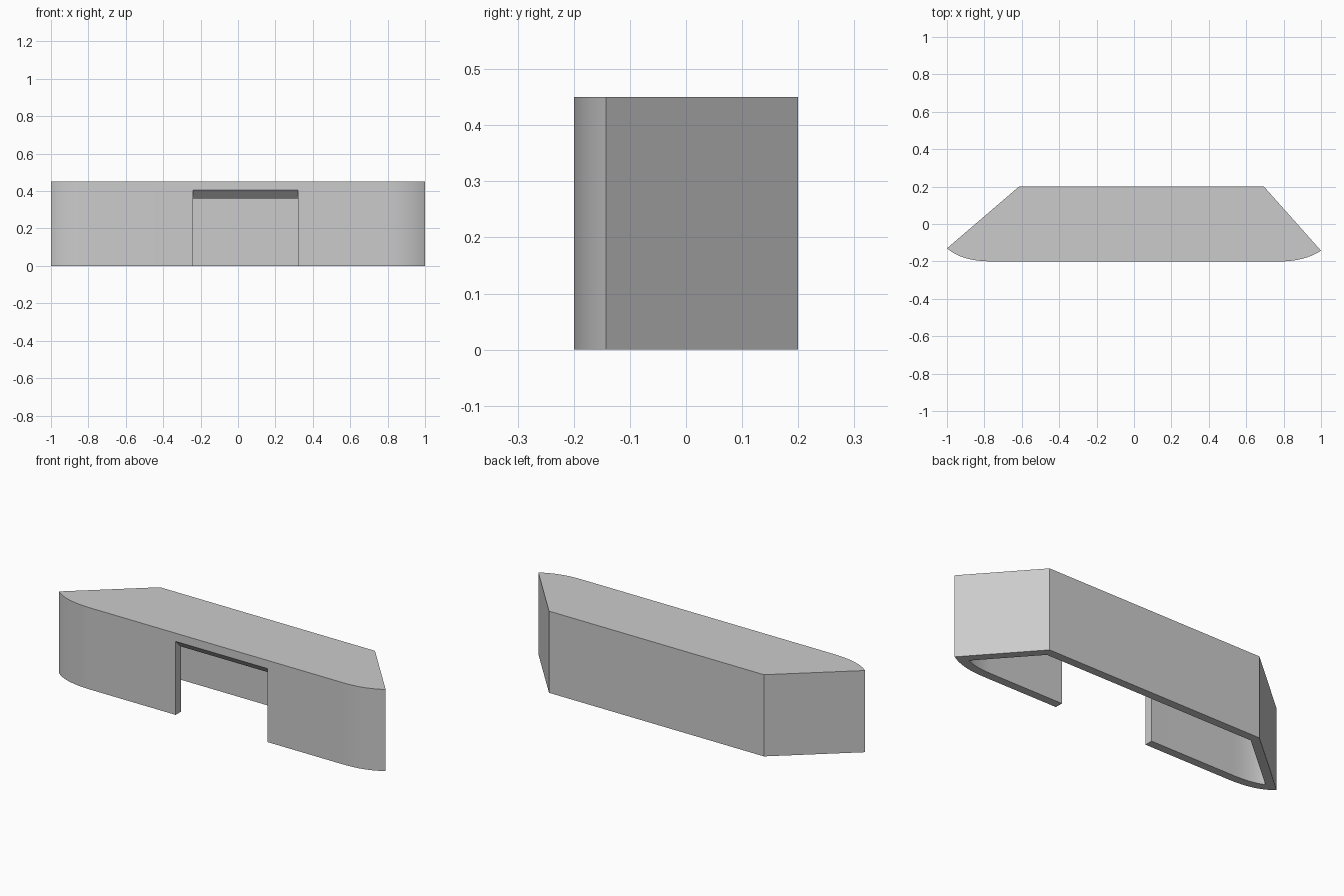
import bpy, bmesh, math
from mathutils import Vector

if "Cube" in bpy.data.objects:
    bpy.data.objects.remove(bpy.data.objects["Cube"])

HEIGHT, CEILING, LINTEL = 0.45, 0.36, 0.405
OPEN_RIGHT, OPEN_LEFT = -0.24, 0.32
FRONT, INNER_FRONT = -0.2, -0.155

grey = bpy.data.materials.new("light_grey")
grey.use_nodes = True
colour = (0.6, 0.6, 0.6, 1)
grey.diffuse_color = colour
grey.node_tree.nodes["Principled BSDF"].inputs["Base Color"].default_value = colour


def arc(start, bend, end, steps=8):
    """Quadratic curve for a rounded front corner."""
    a, b, c = Vector(start), Vector(bend), Vector(end)
    return [a.lerp(b, i / steps).lerp(b.lerp(c, i / steps), i / steps) for i in range(steps + 1)]


def plan(right_arc, left_arc, front, back):
    """Closed plan loop: right corner, opening, left corner, straight back."""
    return (arc(*right_arc) + [Vector((OPEN_RIGHT, front)), Vector((OPEN_LEFT, front))]
            + arc(*left_arc) + [Vector(p) for p in back])


# Outer and inner wall plans
outer = plan([(-1, -0.13), (-0.92, FRONT), (-0.76, FRONT)],
             [(0.78, FRONT), (0.91, FRONT), (1, -0.143)],
             FRONT, [(0.695, 0.2), (-0.615, 0.2)])
inner = plan([(-0.925, -0.124), (-0.86, INNER_FRONT), (-0.75, INNER_FRONT)],
             [(0.76, INNER_FRONT), (0.86, INNER_FRONT), (0.925, -0.127)],
             INNER_FRONT, [(0.674, 0.155), (-0.599, 0.155)])
count = len(outer)
gap = next(i for i, p in enumerate(outer) if p.x == outer[i].x and abs(p.x - OPEN_RIGHT) < 1e-5)

bm = bmesh.new()


def ring(points, z):
    return [bm.verts.new((p.x, p.y, z)) for p in points]


out_low, in_low, in_high = ring(outer, 0), ring(inner, 0), ring(inner, CEILING)
# The top has no corners at the opening, whose upper corners sit at the lintel
out_high = [bm.verts.new((p.x, p.y, LINTEL if i in (gap, gap + 1) else HEIGHT))
            for i, p in enumerate(outer)]

for i in range(count):
    j = (i + 1) % count
    if i != gap:
        # Inner wall and bottom rim
        bm.faces.new((in_low[j], in_low[i], in_high[i], in_high[j]))
        bm.faces.new((out_low[i], in_low[i], in_low[j], out_low[j]))
    if abs(i - gap) > 1:
        # Outer wall
        bm.faces.new((out_low[i], out_low[j], out_high[j], out_high[i]))

# Front wall around the opening
a, b, c, d = range(gap - 1, gap + 3)
bm.faces.new((out_low[a], out_low[b], out_high[b], out_high[c],
              out_low[c], out_low[d], out_high[d], out_high[a]))
# Opening sides and chamfered lintel
for k in (b, c):
    bm.faces.new((out_low[k], out_high[k], in_high[k], in_low[k]))
bm.faces.new((out_high[b], out_high[c], in_high[c], in_high[b]))
# Top and ceiling
bm.faces.new([v for i, v in enumerate(out_high) if i not in (b, c)])
bm.faces.new(in_high)

bmesh.ops.recalc_face_normals(bm, faces=bm.faces)
mesh = bpy.data.meshes.new("counter_shell")
bm.to_mesh(mesh)
bm.free()
mesh.materials.append(grey)
shell = bpy.data.objects.new("counter_shell", mesh)
bpy.context.collection.objects.link(shell)

# Smooth the curved corners, keep the edges crisp
bpy.ops.object.select_all(action="DESELECT")
bpy.context.view_layer.objects.active = shell
shell.select_set(True)
bpy.ops.object.shade_smooth_by_angle(angle=math.radians(30))
